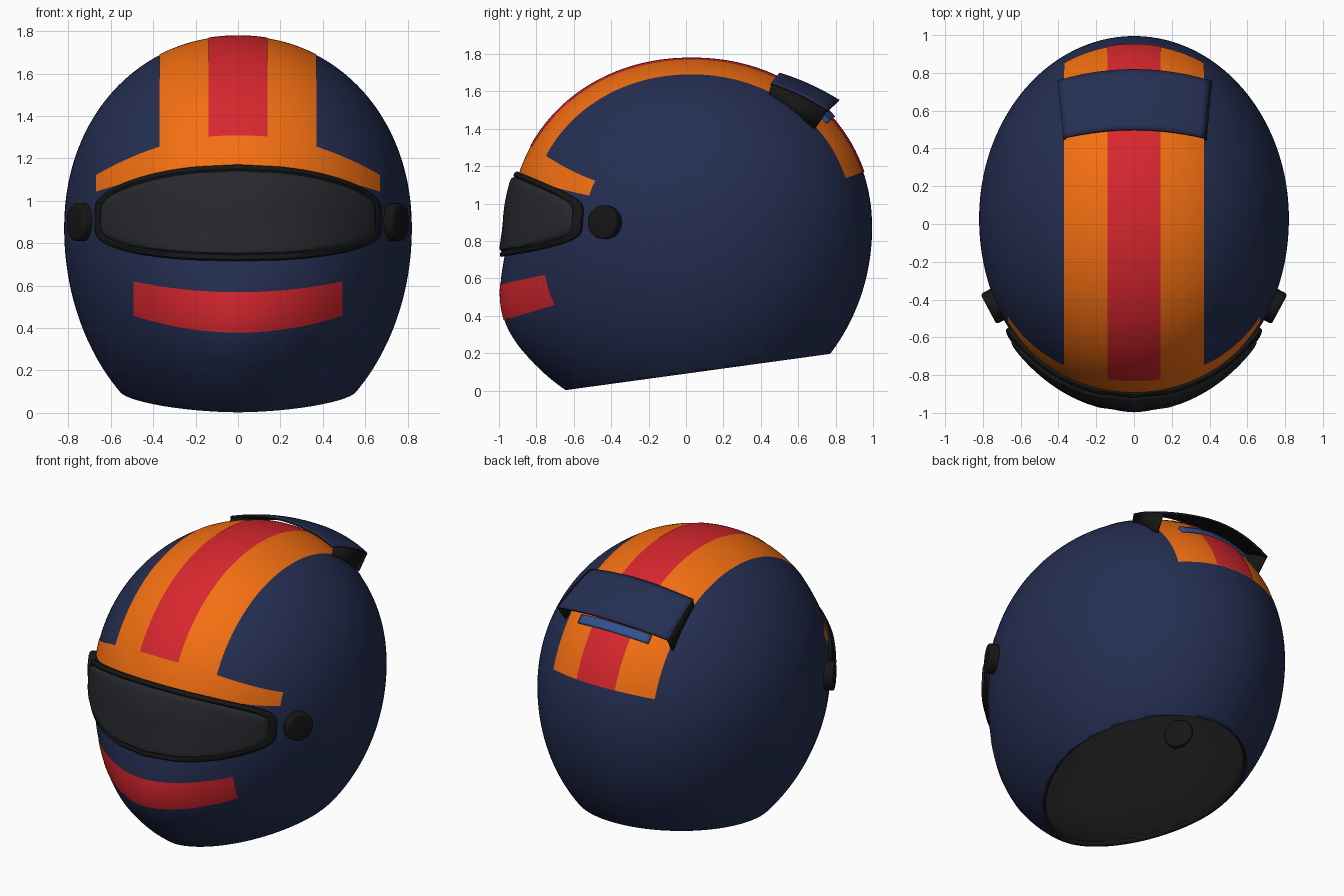
import bpy, bmesh, math
from mathutils import Vector
from mathutils.bvhtree import BVHTree

if "Cube" in bpy.data.objects:
    bpy.data.objects.remove(bpy.data.objects["Cube"])

CY, CZ = 0.03, 0.87          # shell centre


def material(name, r, g, b):
    m = bpy.data.materials.new(name)
    m.diffuse_color = (r, g, b, 1)
    m.use_nodes = True
    m.node_tree.nodes["Principled BSDF"].inputs["Base Color"].default_value = m.diffuse_color
    return m


NAVY = material("navy", 0.018, 0.028, 0.085)
ORANGE = material("orange", 0.91, 0.16, 0.006)
RED = material("red", 0.69, 0.02, 0.028)
BLACK = material("black", 0.008, 0.008, 0.008)
GLASS = material("smoke", 0.02, 0.022, 0.026)
BLUE = material("blue", 0.03, 0.085, 0.27)


def finish(name, bm, mats, angle=40):
    mesh = bpy.data.meshes.new(name)
    bm.to_mesh(mesh)
    bm.free()
    ob = bpy.data.objects.new(name, mesh)
    bpy.context.collection.objects.link(ob)
    for m in mats:
        mesh.materials.append(m)
    bpy.ops.object.select_all(action='DESELECT')
    ob.select_set(True)
    bpy.context.view_layer.objects.active = ob
    bpy.ops.object.shade_smooth_by_angle(angle=math.radians(angle))
    return ob


def skin(rows, closed=False):
    """Quads between successive rows of points."""
    bm = bmesh.new()
    vs = [[bm.verts.new(p) for p in row] for row in rows]
    n = len(rows[0])
    for a, b in zip(vs, vs[1:]):
        for i in range(n if closed else n - 1):
            j = (i + 1) % n
            bm.faces.new((a[i], a[j], b[j], b[i]))
    bmesh.ops.remove_doubles(bm, verts=bm.verts, dist=1e-5)
    return bm


def solidify(ob, t, second_mat=True):
    mod = ob.modifiers.new("thickness", 'SOLIDIFY')
    mod.thickness, mod.offset = t, -1
    if second_mat:
        mod.material_offset = mod.material_offset_rim = 1


def spow(v, e):
    return math.copysign(abs(v) ** e, v)


# Shell: stacked ovals, with a chin bulge low at the front
def shell_ring(phi, n=160):
    s, c = math.sin(phi), math.cos(phi)
    if s >= 0:
        z, k = CZ + 0.905 * s ** 0.96, max(c, 0) ** 0.96
    else:
        z, k = CZ + 1.05 * s, c
    t = min(max((0.95 - z) / 0.65, 0), 1)
    t = t * t * (3 - 2 * t)
    front = 0.965 * k + 0.155 * t - 0.1 * max(0, 0.25 - z)
    p = 2.05 - 0.27 * t
    ring = []
    for i in range(n):
        a = 2 * math.pi * i / n
        ca, sa = math.cos(a), math.sin(a)
        if sa < 0:
            ring.append((0.82 * k * spow(ca, 2 / p), CY + front * spow(sa, 2 / p), z))
        else:
            ring.append((0.82 * k * ca, CY + 0.965 * k * sa, z))
    return ring


bm = skin([shell_ring(math.radians(90 - 160.5 * i / 90)) for i in range(91)], True)
bmesh.ops.bisect_plane(bm, geom=bm.verts[:] + bm.edges[:] + bm.faces[:],
                       plane_co=(0, -0.65, 0.002), plane_no=(0, 0.137, -1), clear_outer=True)
bmesh.ops.recalc_face_normals(bm, faces=bm.faces)
tree = BVHTree.FromBMesh(bm)
shell = finish("helmet_shell", bm, [NAVY, BLACK])
solidify(shell, 0.03)


def lift(p, off):
    n = Vector((p.x / 0.67, (p.y - CY) / 0.93, (p.z - CZ) / 0.9))
    return p + n.normalized() * off


def on_front(x, z, off):
    return lift(tree.ray_cast(Vector((x, -3, z)), Vector((0, 1, 0)))[0], off)


def on_arc(x, ang, off):
    d = Vector((0, math.cos(ang), math.sin(ang)))
    return lift(tree.ray_cast(Vector((x, CY, CZ)) + d * 3, -d)[0], off)


def span(a, b, n):
    return [a + (b - a) * i / n for i in range(n + 1)]


def decal(name, rows, mat):
    bm = skin(rows)
    bmesh.ops.recalc_face_normals(bm, faces=bm.faces)
    f = max(bm.faces, key=lambda f: f.calc_area())
    if f.normal.dot(f.calc_center_median() - Vector((0, CY, CZ))) < 0:
        bmesh.ops.reverse_faces(bm, faces=bm.faces)
    return finish(name, bm, [mat])


# Painted stripes running over the crown
def crown_stripe(name, half, a0, a1, off, mat):
    decal(name, [[on_arc(x, a, off) for x in span(-half, half, 24)]
                 for a in span(a0, a1, 90)], mat)


BACK = 0.313
crown_stripe("orange_stripe", 0.368, BACK, math.atan2(0.36, -0.87), 0.003, ORANGE)
crown_stripe("red_stripe", 0.138, BACK, math.atan2(0.43, -0.845), 0.006, RED)


# Painted bands across brow and chin
def front_band(name, half, lo, hi, mat):
    rows = []
    for x in span(-half, half, 60):
        z0, z1 = lo[0] + lo[1] * x * x, hi[0] + hi[1] * x * x
        rows.append([on_front(x, z, 0.003) for z in span(z0, z1, 10)])
    decal(name, rows, mat)


front_band("brow_band", 0.668, (1.15, -0.24), (1.313, -0.43), ORANGE)
front_band("chin_band", 0.49, (0.38, 0.33), (0.57, 0.21), RED)


# Visor: rounded outline wrapped on the shell, raised frame around the glass
def visor_ring(d, k, off, n=120):
    ring = []
    for i in range(n):
        a = 2 * math.pi * i / n
        x = k * (0.662 - d) * spow(math.cos(a), 0.42)
        half = 0.224 - 0.19 * x * x - d
        z = 0.942 - 0.066 * x * x + k * half * spow(math.sin(a), 0.42)
        ring.append(on_front(x, z, off))
    return ring


def visor_part(name, spec, mat):
    bm = skin([visor_ring(*s) for s in spec], True)
    bmesh.ops.recalc_face_normals(bm, faces=bm.faces)
    if sum(f.normal.y * f.calc_area() for f in bm.faces) > 0:
        bmesh.ops.reverse_faces(bm, faces=bm.faces)
    finish(name, bm, [mat])


visor_part("visor_frame", [(0, 1, -0.005), (0, 1, 0.018), (0.008, 1, 0.026),
                           (0.022, 1, 0.028), (0.03, 1, 0.022)], BLACK)
visor_part("visor_glass", [(0.03, 1, 0.022), (0.04, 1, 0.034), (0.055, 1, 0.038)]
           + [(0.055, k, 0.038 + 0.006 * (1 - k)) for k in span(0.92, 0.0, 12)], GLASS)

# Visor pivots on both sides
for side, label in ((1, "right"), (-1, "left")):
    bm = bmesh.new()
    bmesh.ops.create_cone(bm, cap_ends=True, segments=40, radius1=0.09, radius2=0.09, depth=0.11)
    rims = [e for e in bm.edges if len(e.link_faces) == 2 and e.calc_face_angle() > 1]
    bmesh.ops.bevel(bm, geom=rims, offset=0.015, segments=3, affect='EDGES', profile=0.5)
    axis = Vector((0.88 * side, -0.47, 0))
    bm.transform(axis.to_track_quat('Z', 'Y').to_matrix().to_4x4())
    bmesh.ops.translate(bm, verts=bm.verts, vec=(0.722 * side, -0.425, 0.9))
    finish(label + "_visor_pivot", bm, [BLACK])

# Rear spoiler: arched plate, dark underneath, on two side fins
rows = []
for t in span(0, 1, 10):
    row = []
    for u in span(-1, 1, 24):
        q = u * u
        y0, z0 = 0.50 - 0.045 * q, 1.70 - 0.055 * q
        y1, z1 = 0.82 - 0.06 * q, 1.555 - 0.055 * q
        row.append((u * (0.375 + 0.03 * t), y0 + (y1 - y0) * t,
                    z0 + (z1 - z0) * t + 0.05 * t * (1 - t)))
    rows.append(row)
bm = skin(rows)
bmesh.ops.recalc_face_normals(bm, faces=bm.faces)
if sum(f.normal.z for f in bm.faces) < 0:
    bmesh.ops.reverse_faces(bm, faces=bm.faces)
solidify(finish("spoiler_plate", bm, [NAVY, BLACK]), 0.012)

for side, label in ((1, "right"), (-1, "left")):
    bm = bmesh.new()
    pts = [(0.373, 0.44, 1.57), (0.373, 0.457, 1.64), (0.388, 0.60, 1.585),
           (0.403, 0.758, 1.498), (0.39, 0.69, 1.40)]
    face = bm.faces.new([bm.verts.new((x * side, y, z)) for x, y, z in pts])
    if face.normal.x * side < 0:
        face.normal_flip()
    solidify(finish(label + "_spoiler_fin", bm, [BLACK]), 0.012, False)

# Small blue bar under the spoiler
bar = decal("rear_bar", [[on_arc(x, a, 0.018) for x in span(-0.25, 0.25, 16)]
                         for a in span(0.66, 0.72, 4)], BLUE)
solidify(bar, 0.02, False)
